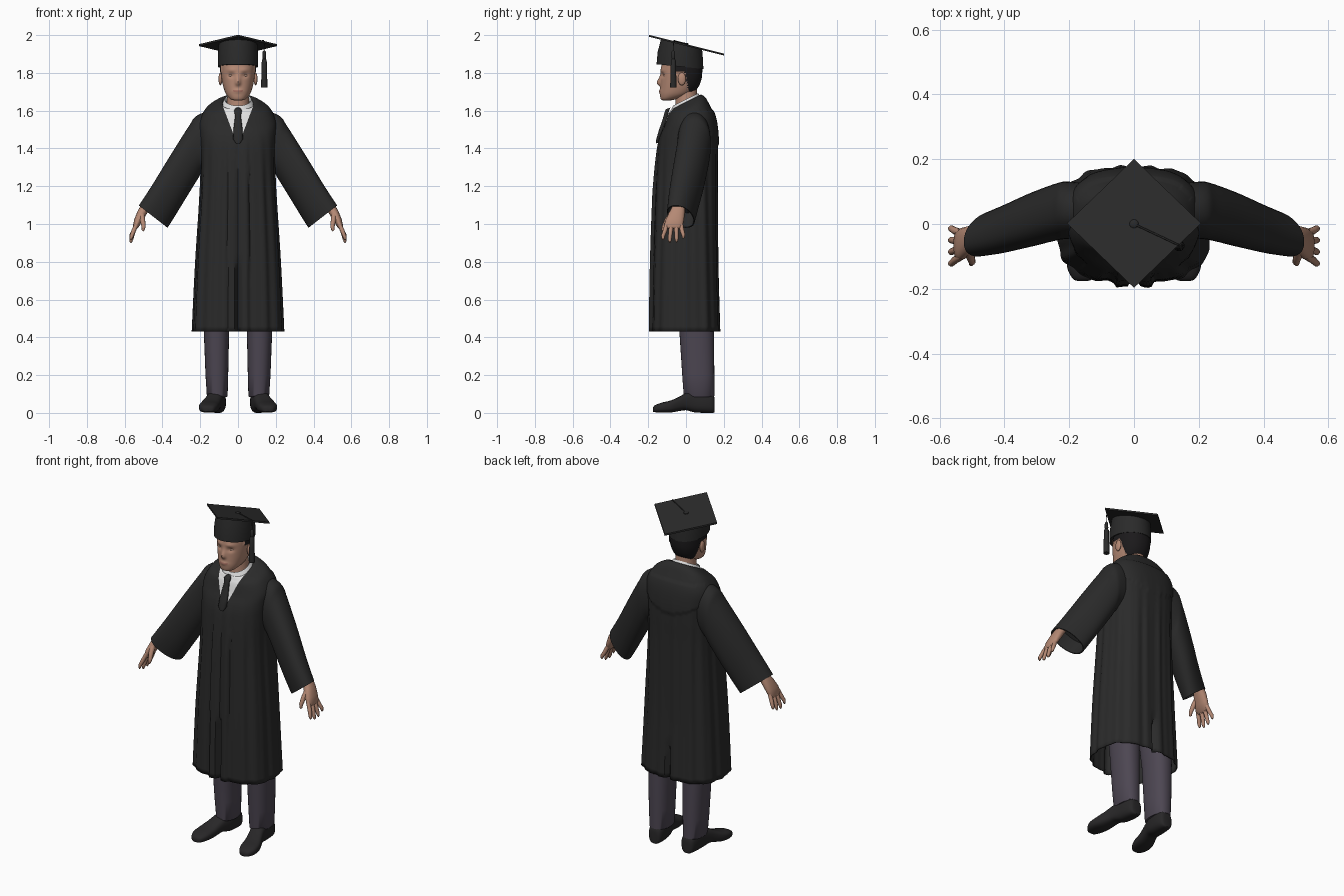
import bpy, bmesh, math
from mathutils import Vector as V

if "Cube" in bpy.data.objects:
    bpy.data.objects.remove(bpy.data.objects["Cube"], do_unlink=True)


def material(name, *rgb):
    m = bpy.data.materials.new(name)
    m.use_nodes = True
    m.diffuse_color = (*rgb, 1)
    bsdf = m.node_tree.nodes["Principled BSDF"]
    bsdf.inputs["Base Color"].default_value = (*rgb, 1)
    bsdf.inputs["Roughness"].default_value = 0.8
    return m


BLACK = material("gown_black", .023, .023, .023)
SKIN = material("skin", .46, .25, .175)
HAIR = material("hair", .011, .010, .011)
WHITE = material("shirt_white", .75, .75, .75)
GREY = material("trouser_grey", .074, .062, .085)
SHOE = material("shoe_leather", .021, .020, .021)
LIPS = material("lips", .36, .16, .12)
LID = material("eyelid", .42, .27, .21)


def spline(keys, steps):
    """Catmull-Rom interpolation of tuples of numbers."""
    out = []
    for i in range(len(keys) - 1):
        a, b, c, d = (keys[min(max(i + k, 0), len(keys) - 1)] for k in (-1, 0, 1, 2))
        for s in range(steps):
            t = s / steps
            out.append([q + .5 * t * (r - p + t * (2*p - 5*q + 4*r - e + t * (3*(q - r) + e - p)))
                        for p, q, r, e in zip(a, b, c, d)])
    return out + [list(keys[-1])]


def ring(c, u, v, n=32, power=2):
    def sp(x):
        return math.copysign(abs(x) ** (2 / power), x)
    angles = [2 * math.pi * i / n for i in range(n)]
    return [V(c) + V(u) * sp(math.cos(a)) + V(v) * sp(math.sin(a)) for a in angles]


def level(z, w, yf, yb, tilt=0, n=48, power=2, x=0):
    """Roughly horizontal ring from its half width, front and back."""
    h = (yb - yf) / 2
    mid = (yf + yb) / 2
    return ring((x, mid, z + tilt * mid), (w, 0, 0), (0, h, tilt * h), n, power)


def finish(name, bm, mats, angle=45):
    bmesh.ops.recalc_face_normals(bm, faces=bm.faces)
    me = bpy.data.meshes.new(name)
    bm.to_mesh(me)
    bm.free()
    for m in mats:
        me.materials.append(m)
    ob = bpy.data.objects.new(name, me)
    bpy.context.collection.objects.link(ob)
    bpy.ops.object.select_all(action='DESELECT')
    ob.select_set(True)
    bpy.context.view_layer.objects.active = ob
    bpy.ops.object.shade_smooth_by_angle(angle=math.radians(angle))
    return ob


def skin_rings(rings, cap=True):
    bm = bmesh.new()
    rows = [[bm.verts.new(p) for p in r] for r in rings]
    n = len(rows[0])
    for a, b in zip(rows, rows[1:]):
        for i in range(n):
            bm.faces.new((a[i], a[(i + 1) % n], b[(i + 1) % n], b[i]))
    if cap:
        bm.faces.new(rows[0])
        bm.faces.new(rows[-1])
    return bm


def loft(name, rings, mat, cap=True, angle=45):
    return finish(name, skin_rings(rings, cap), [mat], angle)


def tube(name, keys, mat, n=12):
    """Round tube through (x, y, z, radius) keys."""
    pts = [V(k[:3]) for k in keys]
    rings = []
    for i, k in enumerate(keys):
        d = pts[min(i + 1, len(pts) - 1)] - pts[max(i - 1, 0)]
        q = d.to_track_quat('Z', 'Y')
        rings.append(ring(pts[i], q @ V((k[3], 0, 0)), q @ V((0, k[3], 0)), n))
    return loft(name, rings, mat)


def ball(name, c, size, mat):
    bm = bmesh.new()
    bmesh.ops.create_uvsphere(bm, u_segments=20, v_segments=12, radius=1)
    for v in bm.verts:
        v.co = V(c) + V(a * b for a, b in zip(v.co, size))
    return finish(name, bm, [mat])


def bell(x, width):
    return math.exp(-(x / width) ** 2)


# Gown: pleated shell with front placket, slits and a raised back yoke
keys = [(.43, .24, -.183, .178, 0), (.8, .222, -.177, .168, 0), (1.2, .198, -.163, .166, 0),
        (1.38, .198, -.152, .168, 0), (1.47, .203, -.138, .166, .08), (1.54, .203, -.115, .152, .2),
        (1.6, .172, -.098, .122, .3), (1.63, .128, -.088, .098, .45), (1.645, .085, -.075, .073, .5),
        (1.6, .07, -.06, .06, .5)]
rings = [level(*k, n=192, power=2.7) for k in spline(keys, 8)]
for p in (p for r in rings for p in r):
    a = math.atan2(p.y, p.x)
    low = min(max((1.52 - p.z) / .35, 0), 1)
    fold = 1 + low * (.016 * math.cos(14 * a) + .010 * math.cos(24 * a + 1))
    p.x *= fold
    p.y *= fold
    if p.y < 0 and abs(p.x) < .058:
        p.y -= .010 * low
        if abs(p.x) < .005:
            p.y += low * (.035 if p.z < .8 else .010)
    elif p.y > 0 and abs(p.x) < .005 and p.z < .62:
        p.y -= .025
    elif p.y > .06 and 1.42 + 2 * p.x ** 2 < p.z < 1.6:
        p.y += .006
bm = skin_rings(rings, False)
for point, normal in (((.022, 0, 1.47), (1, 0, -.38)), ((-.022, 0, 1.47), (-1, 0, -.38)),
                      ((0, 0, 1.465), (0, 0, 1))):
    bmesh.ops.bisect_plane(bm, geom=bm.verts[:] + bm.edges[:] + bm.faces[:],
                           plane_co=point, plane_no=normal)
for f in bm.faces:
    c = f.calc_center_median()
    f.material_index = int(c.y < -.03 and c.z > 1.465 and abs(c.x) < .022 + .38 * (c.z - 1.47))
gown = finish("gown", bm, [BLACK, WHITE])
mod = gown.modifiers.new("thickness", 'SOLIDIFY')
mod.thickness = .005

# Shirt collar and tie
loft("shirt_collar", [level(1.622, .09, -.093, .08, .5), level(1.642, .08, -.08, .074, .5),
                      level(1.66, .07, -.068, .064, .5), level(1.65, .062, -.06, .058, .5),
                      level(1.6, .06, -.058, .055, .5)], WHITE, False)
loft("tie", [ring((0, y, z), (w, 0, 0), (0, .012, .004), 16, 3) for z, y, w in
             ((1.612, -.094, .012), (1.6, -.1, .021), (1.572, -.108, .015), (1.55, -.114, .018),
              (1.5, -.132, .024), (1.45, -.146, .026), (1.43, -.148, .012))], BLACK)

# Neck and head with sculpted face; hair is a raised area of the head
loft("neck", [level(1.57, .066, -.06, .07), level(1.64, .058, -.055, .06),
              level(1.72, .055, -.055, .058)], SKIN)


def is_hair(p):
    side = p.y > .005 - (p.z - 1.75) * .2 and p.z > 1.685
    burn = p.y > -.065 and p.z > 1.805
    return side or burn or p.z > 1.845


keys = [(1.654, .018, -.122, -.085), (1.661, .04, -.133, -.05), (1.685, .062, -.138, .02),
        (1.72, .076, -.136, .056), (1.76, .085, -.134, .074), (1.8, .089, -.134, .08),
        (1.85, .09, -.128, .077), (1.9, .08, -.11, .06), (1.925, .05, -.08, .03)]
rings = [level(*k, n=96, power=2.2) for k in spline(keys, 7)]
for p in (p for r in rings for p in r):
    if is_hair(p):
        d = V((p.x, p.y + .03, 0))
        p += d.normalized() * .006
    elif p.y < -.07:
        x, z = abs(p.x), p.z
        p.y -= .02 * bell(x, .013) * bell(z - 1.747, .014 if z < 1.747 else .03)
        p.y -= .006 * bell(x, .024) * bell(z - 1.703, .010)
        p.y -= .005 * bell(x - .035, .025) * bell(z - 1.815, .010)
        p.y += .010 * bell(x - .036, .018) * bell(z - 1.787, .013)
bm = skin_rings(rings)
for f in bm.faces:
    c = f.calc_center_median()
    if is_hair(c):
        f.material_index = 1
    elif c.y < -.1 and abs(c.x) < .027 and abs(c.z - 1.703) < .006:
        f.material_index = 2
finish("head", bm, [SKIN, HAIR, LIPS], 60)

# Cap: crown, tilted square board, button, cord and tassel
SLOPE = -.25
loft("cap_crown", [level(1.832, .1, -.148, .085, -.1), level(1.83, .106, -.156, .092, -.1),
                   level(1.885, .107, -.15, .09, -.17), level(1.948, .102, -.132, .085, SLOPE)], BLACK)
loft("cap_board", [ring((0, .002, z), (.207, 0, 0), (0, .199, .199 * SLOPE), 4)
                   for z in (1.942, 1.952)], BLACK, angle=20)
ball("cap_button", (0, 0, 1.953), (.014, .014, .006), BLACK)
tube("tassel_cord", [(0, 0, 1.955, .003), (.07, -.033, 1.963, .003), (.136, -.064, 1.971, .003),
                     (.14, -.067, 1.955, .003), (.14, -.067, 1.9, .003)], BLACK, 8)
tube("tassel", [(.139, -.067, z, r) for z, r in ((1.918, .004), (1.912, .009), (1.88, .010), (1.874, .008),
                                               (1.866, .013), (1.8, .015), (1.722, .017))], BLACK, 16)

# Paired parts
for s, side in ((1, "left"), (-1, "right")):
    ball(side + "_ear", (s * .093, -.022, 1.768), (.010, .021, .034), SKIN)
    ball(side + "_eye", (s * .036, -.104, 1.787), (.019, .016, .010), LID)

    # Sleeve sections: top point, bottom point, half depth
    keys = [(.1, .04, 1.615, .12, .04, 1.32, .08), (.215, .045, 1.575, .185, .04, 1.28, .088),
            (.262, .035, 1.515, .215, .04, 1.235, .088), (.36, .0, 1.36, .28, .025, 1.13, .083),
            (.455, -.035, 1.205, .335, .01, 1.04, .074), (.525, -.055, 1.098, .373, .0, .98, .066)]
    rings = []
    for x1, y1, z1, x2, y2, z2, h in spline(keys, 6):
        top, low = V((s * x1, y1, z1)), V((s * x2, y2, z2))
        rings.append(ring((top + low) / 2, (top - low) / 2, (0, h, 0), 40, 2.2))
    mid = sum(rings[-1], V()) / 40
    rings.append([mid + (p - mid) * .93 for p in rings[-1]])
    rings.append([p + V((-s * .05, .01, .075)) for p in rings[-1]])
    loft(side + "_sleeve", rings, BLACK)

    # Hand: palm, four fingers and thumb
    loft(side + "_palm", [ring((s * x, y, z), (0, w, 0), (s * t, 0, t * .4), 20, 2.3) for x, y, z, w, t in
                          ((.44, -.025, 1.16, .03, .024), (.485, -.037, 1.1, .031, .023),
                           (.508, -.048, 1.06, .042, .023), (.528, -.06, 1.02, .049, .02),
                           (.543, -.065, .985, .046, .014), (.547, -.066, .976, .036, .007))], SKIN)
    for i, reach in enumerate((.915, .9, .903, .922)):
        y = -.1 + i * .024
        spread = y - .022 + i * .012
        tube(f"{side}_finger_{i + 1}", [(s * .532, y, 1.01, .011), (s * .552, (y + spread) / 2, .965, .0115),
                                        (s * .564, spread, reach + .02, .010),
                                        (s * .567, spread, reach + .006, .007),
                                        (s * .567, spread, reach, .003)], SKIN)
    tube(side + "_thumb", [(s * .51, -.07, 1.06, .015), (s * .505, -.1, 1.02, .014), (s * .5, -.117, .985, .011),
                           (s * .502, -.122, .968, .008), (s * .502, -.123, .962, .003)], SKIN)

    # Trouser leg
    loft(side + "_trouser_leg", [level(z, w, yf, yb, x=s * x, n=32, power=2.3) for z, x, w, yf, yb in
                                 ((.085, .11, .052, -.005, .142), (.09, .11, .055, -.012, .15),
                                  (.2, .112, .06, -.02, .15), (.43, .114, .067, -.035, .148),
                                  (.7, .11, .085, -.06, .14))], GREY)

    # Shoe: sections along y with an arched sole
    keys = [(-.176, .158, .012, .008, .022), (-.168, .158, .032, .004, .038), (-.13, .157, .05, .002, .054),
            (-.08, .15, .052, .002, .066), (-.035, .137, .047, .010, .086), (.0, .126, .045, .014, .105),
            (.045, .115, .046, .003, .118), (.1, .11, .046, .0, .115), (.142, .108, .038, .0, .1),
            (.152, .108, .022, .004, .07)]
    loft(side + "_shoe", [ring((s * x, y, (zb + zt) / 2), (w, 0, 0), (0, 0, (zt - zb) / 2), 28, 2.8)
                          for y, x, w, zb, zt in spline(keys, 3)], SHOE)
